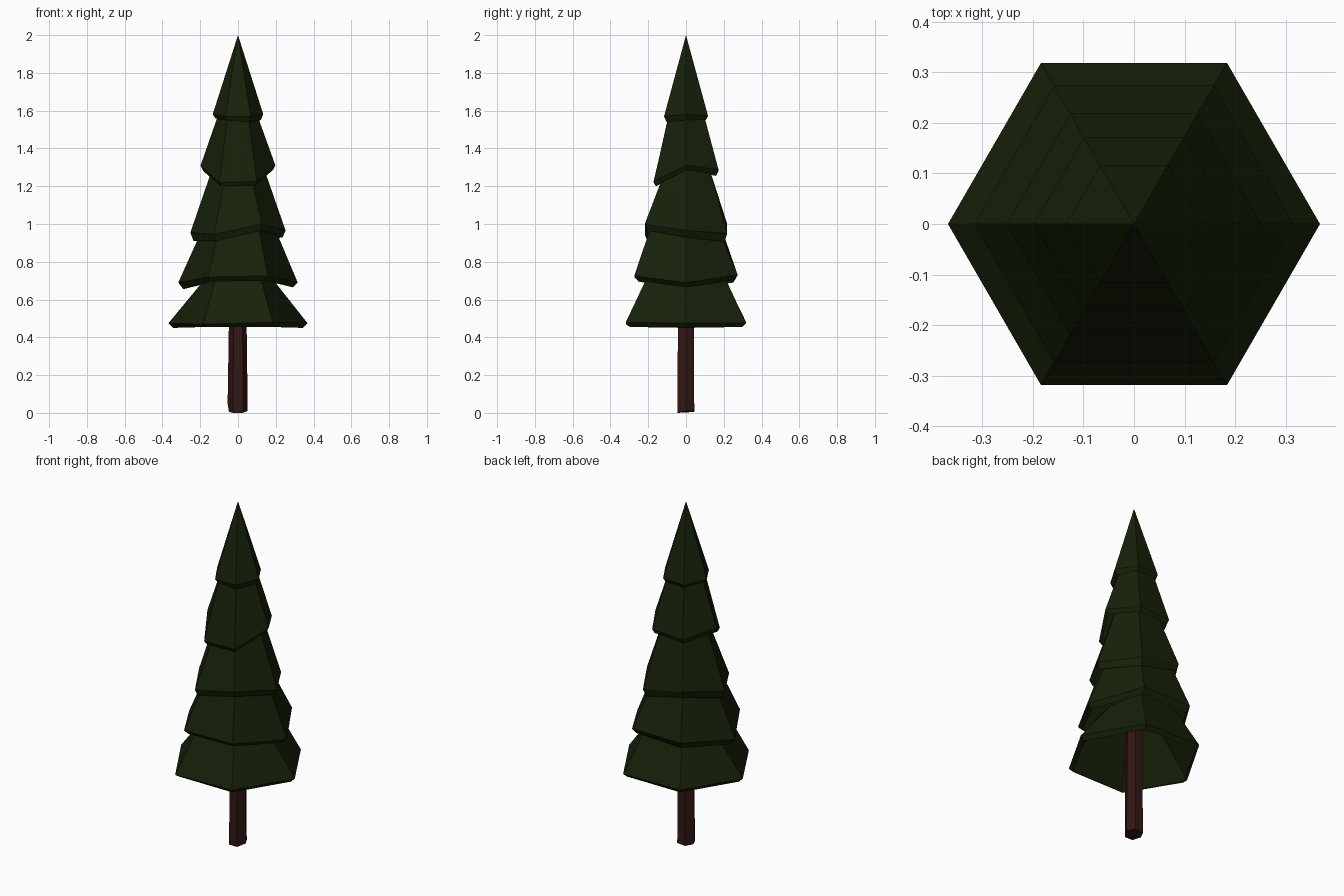
import bpy, bmesh
from math import cos, sin, radians

if "Cube" in bpy.data.objects:
    bpy.data.objects.remove(bpy.data.objects["Cube"])


def material(name, rgb):
    m = bpy.data.materials.new(name)
    m.diffuse_color = (*rgb, 1)
    m.use_nodes = True
    m.node_tree.nodes["Principled BSDF"].inputs["Base Color"].default_value = m.diffuse_color
    return m


def loft(name, rings, mat, apex=None, caps=False):
    """Skin six-sided rings; each ring is six (radius, z) pairs, starting at +x."""
    bm = bmesh.new()
    loops = []
    for ring in rings:
        loops.append([bm.verts.new((r * cos(radians(60 * i)), r * sin(radians(60 * i)), z))
                      for i, (r, z) in enumerate(ring)])
    for a, b in zip(loops, loops[1:]):
        for i in range(6):
            j = (i + 1) % 6
            bm.faces.new((a[i], a[j], b[j], b[i]))
    if apex is not None:
        tip = bm.verts.new((0, 0, apex))
        for i in range(6):
            bm.faces.new((loops[-1][i], loops[-1][(i + 1) % 6], tip))
    if caps:
        bm.faces.new(loops[0][::-1])
        bm.faces.new(loops[-1])
    me = bpy.data.meshes.new(name)
    bm.to_mesh(me)
    bm.free()
    me.materials.append(mat)
    ob = bpy.data.objects.new(name, me)
    bpy.context.collection.objects.link(ob)
    return ob


green = material("needles", (0.008, 0.015, 0.0025))
brown = material("bark", (0.032, 0.009, 0.007))

# Tiers: rim radius, lip radius, rim heights, lip heights (+x, then anticlockwise)
tiers = [
    (0.368, 0.343, (.475, .475, .48, .475, .47, .48), (.45, .455, .455, .45, .455, .455)),
    (0.316, 0.290, (.69, .73, .73, .69, .72, .725), (.665, .70, .69, .655, .695, .70)),
    (0.252, 0.236, (.965, .95, 1.00, .955, .945, 1.00), (.93, .905, .96, .91, .91, .965)),
    (0.198, 0.184, (1.31, 1.29, 1.28, 1.31, 1.22, 1.225), (1.285, 1.265, 1.255, 1.28, 1.20, 1.205)),
    (0.134, 0.120, (1.58, 1.575, 1.57, 1.58, 1.57, 1.57), (1.55, 1.555, 1.55, 1.56, 1.55, 1.54)),
]
# Top of each lower tier, tucked inside the next: radius on the x axis, elsewhere
necks = [(0.17, 0.215), (0.19, 0.20), (0.12, 0.135), (0.09, 0.098)]

# Foliage: open skirts, each tucked up inside the next
for k, (rim, lip, rim_z, lip_z) in enumerate(tiers):
    rings = [[(lip, z) for z in lip_z], [(rim, z) for z in rim_z]]
    if k < 4:
        side, rest = necks[k]
        rings.append([(side if i % 3 == 0 else rest, z + 0.06)
                      for i, z in enumerate(tiers[k + 1][3])])
    loft(f"foliage_tier_{k + 1}", rings, green, apex=2.0 if k == 4 else None)

# Trunk: slightly uneven six-sided post
trunk = [
    [(r, z) for r, z in zip((.050, .052, .050, .048, .052, .052), (.01, .01, .005, .005, 0, 0))],
    [(r, z) for r, z in zip((.051, .050, .050, .055, .052, .052), (.05, .06, .05, .05, .04, .05))],
    [(r, .75) for r in (.042, .050, .046, .044, .046, .048)],
]
loft("trunk", trunk, brown, caps=True)
